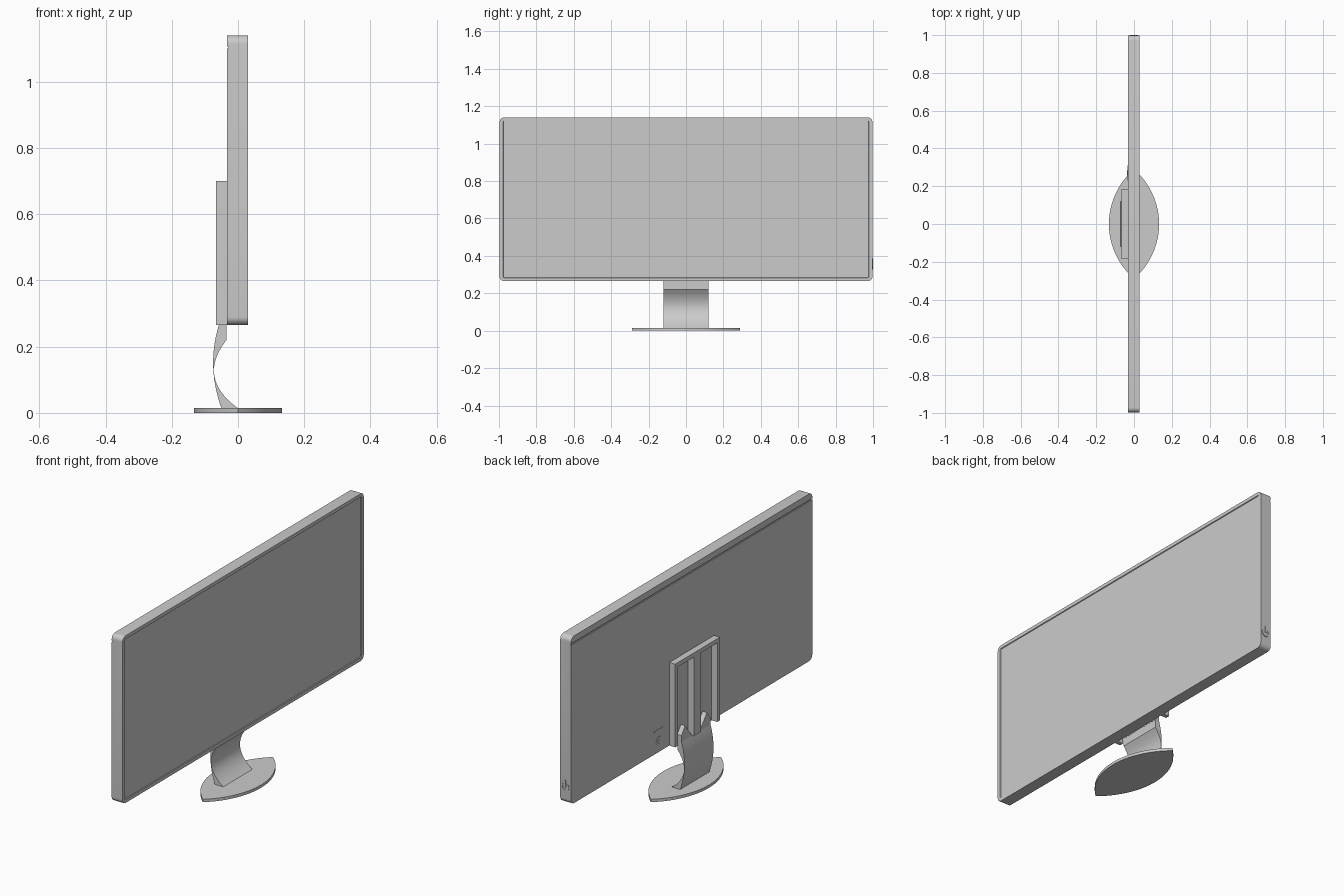
import bpy, bmesh, math
from mathutils import Vector

cube = bpy.data.objects.get("Cube")
if cube:
    bpy.data.objects.remove(cube)

grey = bpy.data.materials.new("plain_grey")
grey.use_nodes = True
colour = (0.6, 0.6, 0.6, 1)
grey.diffuse_color = colour
grey.node_tree.nodes["Principled BSDF"].inputs["Base Color"].default_value = colour


def finish(name, bm, smooth=True):
    bmesh.ops.recalc_face_normals(bm, faces=bm.faces)
    mesh = bpy.data.meshes.new(name)
    bm.to_mesh(mesh)
    bm.free()
    mesh.materials.append(grey)
    obj = bpy.data.objects.new(name, mesh)
    bpy.context.collection.objects.link(obj)
    if smooth:
        bpy.ops.object.select_all(action="DESELECT")
        obj.select_set(True)
        bpy.context.view_layer.objects.active = obj
        bpy.ops.object.shade_smooth_by_angle(angle=math.radians(30))
    return obj


def prism(bm, points, offset):
    """Extrude a flat outline along an offset; returns the far cap."""
    face = bm.faces.new([bm.verts.new(p) for p in points])
    new = bmesh.ops.extrude_face_region(bm, geom=[face], use_keep_orig=True)["geom"]
    bmesh.ops.translate(bm, vec=Vector(offset),
                        verts=[g for g in new if isinstance(g, bmesh.types.BMVert)])
    return next(g for g in new if isinstance(g, bmesh.types.BMFace))


def box(bm, x, y, z):
    prism(bm, [(x[0], y[0], z[0]), (x[0], y[1], z[0]),
               (x[0], y[1], z[1]), (x[0], y[0], z[1])], (x[1] - x[0], 0, 0))


def arc(cu, cv, r, start, end, n):
    return [(cu + r * math.cos(math.radians(start + (end - start) * i / n)),
             cv + r * math.sin(math.radians(start + (end - start) * i / n)))
            for i in range(n + 1)]


def bezier(a, b, c, n=14):
    a, b, c = Vector(a), Vector(b), Vector(c)
    return [a * (1 - t) ** 2 + b * 2 * t * (1 - t) + c * t * t
            for t in (i / n for i in range(n + 1))]


# Panel housing: rounded slab with a slim bezel and a sunken screen
BACK, FRONT, LOW, HIGH, HALF, R = -0.033, 0.03, 0.265, 1.14, 0.997, 0.025
outline = (arc(HALF - R, HIGH - R, R, 0, 90, 8) + arc(-HALF + R, HIGH - R, R, 90, 180, 8)
           + arc(-HALF + R, LOW + R, R, 180, 270, 8) + arc(HALF - R, LOW + R, R, 270, 360, 8))
bm = bmesh.new()
screen = prism(bm, [(BACK, y, z) for y, z in outline], (FRONT - BACK, 0, 0))
bmesh.ops.recalc_face_normals(bm, faces=bm.faces)
bmesh.ops.inset_region(bm, faces=[screen], thickness=0.018)
bmesh.ops.inset_region(bm, faces=[screen], thickness=0.002, depth=-0.004)
panel = finish("panel_housing", bm)

# Shallow groove under the top edge of the back
bm = bmesh.new()
box(bm, (BACK - 0.02, BACK + 0.004), (-1.1, 1.1), (1.1, 1.107))
cutter = finish("groove_cutter", bm, False)
cutter.hide_render = True
cut = panel.modifiers.new("groove", "BOOLEAN")
cut.operation = "DIFFERENCE"
cut.object = cutter
bpy.context.view_layer.objects.active = panel
bpy.ops.object.modifier_apply(modifier=cut.name)
bpy.data.objects.remove(cutter)

# Mounting bracket: upside-down U with a central rib
bm = bmesh.new()
DEPTH = (-0.067, BACK + 0.001)
for side in (-1, 1):
    box(bm, DEPTH, sorted((side * 0.163, side * 0.185)), (LOW, 0.7))
box(bm, DEPTH, (-0.163, 0.163), (0.678, 0.7))
box(bm, DEPTH, (-0.03, 0.03), (LOW, 0.678))
finish("mounting_bracket", bm, False)

# Curved neck, ending in two pointed lugs
bm = bmesh.new()
profile = (bezier((-0.058, 0.265), (-0.096, 0.14), (-0.05, 0.014))
           + bezier((0.0, 0.014), (-0.125, 0.105), (-0.035, 0.22)) + [Vector((-0.035, 0.265))])
prism(bm, [(x, -0.12, z) for x, z in profile], (0, 0.24, 0))
for side in (-1, 1):
    prism(bm, [(-0.058, side * y, z) for y, z in
               ((0.12, 0.262), (0.12, 0.3), (0.09, 0.34), (0.03, 0.262))], (0.024, 0, 0))
finish("stand_neck", bm)

# Lens-shaped foot
bm = bmesh.new()
radius = (0.29 ** 2 + 0.133 ** 2) / (2 * 0.133)
spread = math.degrees(math.asin(0.29 / radius))
shift = radius - 0.133
foot = (arc(-shift, 0, radius, -spread, spread, 24)[:-1]
        + arc(shift, 0, radius, 180 - spread, 180 + spread, 24)[:-1])
prism(bm, [(x, y, 0) for x, y in foot], (0, 0, 0.015))
finish("stand_foot", bm)

# Power button mark: open ring and bar on the left edge
bm = bmesh.new()
ring = arc(0, 0.35, 0.022, 130, 410, 20) + arc(0, 0.35, 0.015, 410, 130, 20)
prism(bm, [(x, HALF - 0.001, z) for x, z in ring], (0, 0.004, 0))
box(bm, (-0.004, 0.004), (HALF - 0.001, 1.0), (0.35, 0.385))
finish("power_button", bm)

# Socket ring and its small plate on the back
bm = bmesh.new()
for r, depth in ((0.025, 0.002), (0.012, 0.004)):
    prism(bm, [(BACK + 0.001, y, z) for y, z in arc(0.27, 0.32, r, 0, 360, 24)[:-1]],
          (-depth, 0, 0))
box(bm, (BACK - 0.001, BACK + 0.001), (0.23, 0.31), (0.375, 0.385))
finish("rear_socket", bm)
